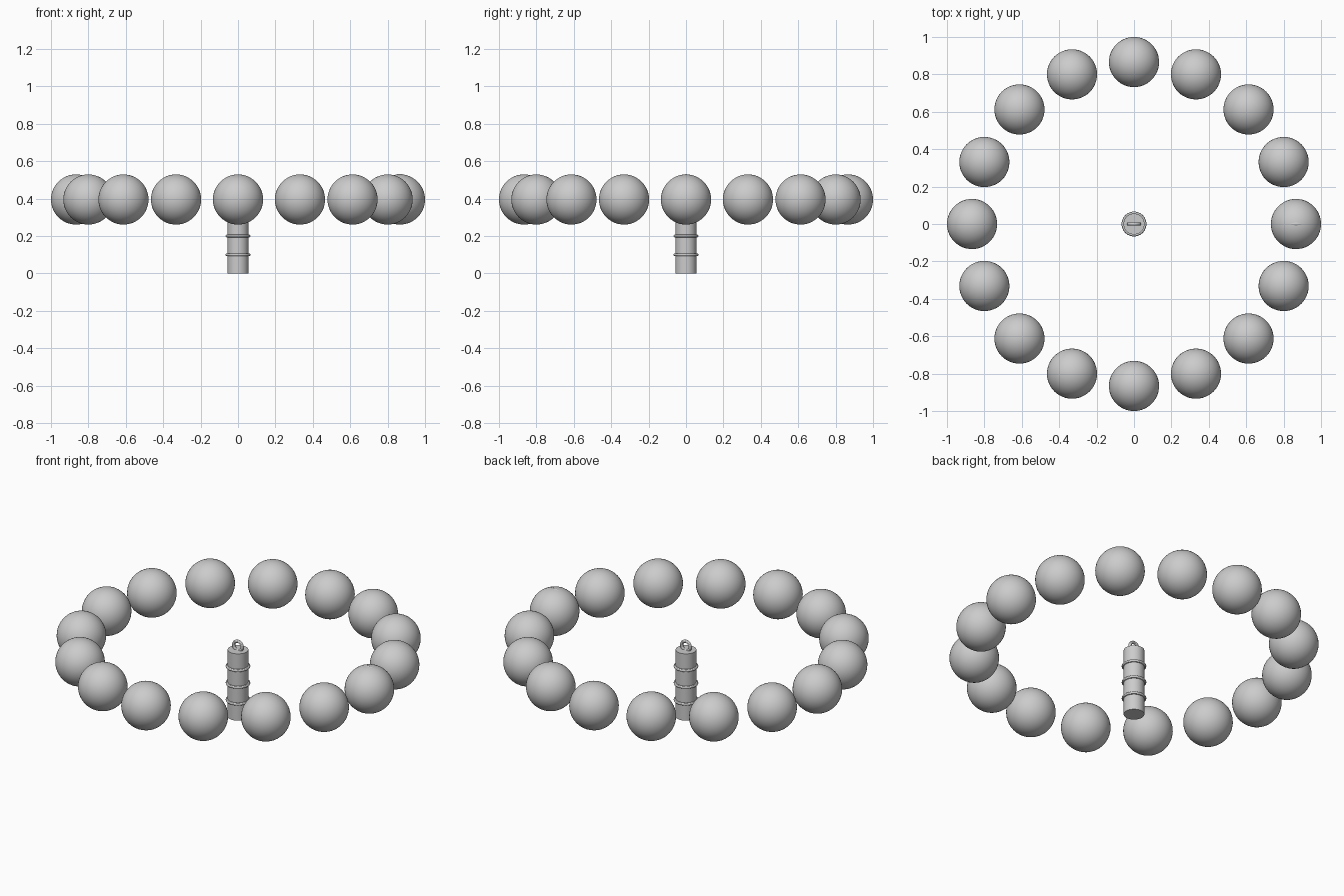
import bpy
from math import pi, cos, sin

if "Cube" in bpy.data.objects:
    bpy.data.objects.remove(bpy.data.objects["Cube"])

BEADS = 16
BEAD_R = 0.134
RING_R = 1 - BEAD_R
BEAD_Z = 0.395


def finish(name):
    ob = bpy.context.object
    ob.name = name
    bpy.ops.object.shade_smooth_by_angle()
    return ob


def torus(name, loc, major, minor, upright=False):
    bpy.ops.mesh.primitive_torus_add(
        location=loc, rotation=(pi / 2 if upright else 0, 0, 0),
        major_radius=major, minor_radius=minor,
        major_segments=48, minor_segments=12)
    return finish(name)


# Ring of round beads
for i in range(BEADS):
    a = 2 * pi * i / BEADS
    bpy.ops.mesh.primitive_uv_sphere_add(
        segments=48, ring_count=24, radius=BEAD_R,
        location=(RING_R * cos(a), RING_R * sin(a), BEAD_Z))
    finish(f"bead_{i + 1}")

# Charm barrel in the middle
H = 0.398
bpy.ops.mesh.primitive_cylinder_add(vertices=48, radius=0.056, depth=H,
                                    location=(0, 0, H / 2))
finish("charm_barrel")

# Raised bands round the barrel
for i in range(3):
    torus(f"charm_band_{i + 1}", (0, 0, 0.1 * (i + 1)), 0.059, 0.0075)

# Hanging loop on the barrel
torus("charm_loop", (0, 0, 0.419), 0.028, 0.009, upright=True)

# Connector ring, almost hidden inside the bead on the right
torus("connector_ring", (RING_R, 0, 0.4515), 0.069, 0.011, upright=True)
